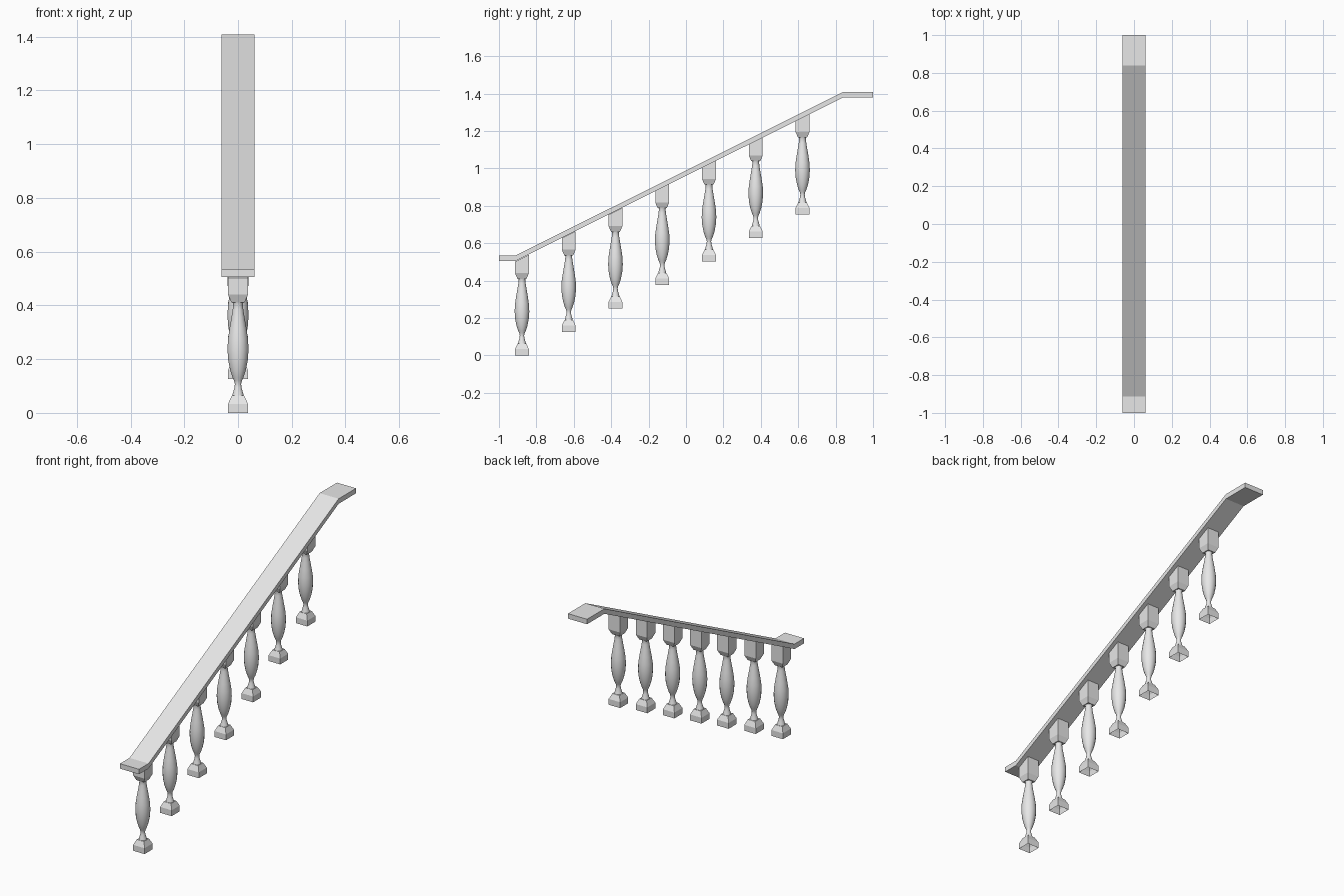
import bpy
import bmesh
from math import cos, sin, pi

cube = bpy.data.objects.get("Cube")
if cube:
    bpy.data.objects.remove(cube)

grey = bpy.data.materials.new("plain_grey")
grey.use_nodes = True
grey.diffuse_color = (0.8, 0.8, 0.8, 1)
grey.node_tree.nodes["Principled BSDF"].inputs["Base Color"].default_value = grey.diffuse_color

SLOPE = 0.503
SPACING = 0.25
COUNT = 7


def finish(bm, name):
    bmesh.ops.recalc_face_normals(bm, faces=bm.faces)
    mesh = bpy.data.meshes.new(name)
    bm.to_mesh(mesh)
    bm.free()
    mesh.materials.append(grey)
    obj = bpy.data.objects.new(name, mesh)
    bpy.context.collection.objects.link(obj)
    return obj


def loft(bm, profile, sides, smooth):
    """Stack rings of (radius, height) and bridge them."""
    rings = []
    for r, z in profile:
        angles = [2 * pi * (i + 0.5) / sides for i in range(sides)]
        rings.append([bm.verts.new((r * cos(a), r * sin(a), z)) for a in angles])
    for low, high in zip(rings, rings[1:]):
        for i in range(sides):
            j = (i + 1) % sides
            face = bm.faces.new((low[i], low[j], high[j], high[i]))
            face.smooth = smooth
    return rings


def square(half_width):
    return half_width * 2 ** 0.5


# Baluster: square foot (open below), turned shaft, square head
bm = bmesh.new()
foot = loft(bm, [(square(0.037), 0), (square(0.037), 0.034),
                 (square(0.023), 0.064)], 4, False)
bm.faces.new(foot[-1])
shaft = [(0.022, 0.063), (0.019, 0.075), (0.013, 0.095), (0.012, 0.108),
         (0.015, 0.12), (0.021, 0.132), (0.030, 0.16), (0.037, 0.195),
         (0.040, 0.235), (0.038, 0.275), (0.032, 0.315), (0.025, 0.355),
         (0.020, 0.385), (0.018, 0.405), (0.022, 0.415)]
loft(bm, shaft, 16, True)
head = loft(bm, [(square(0.024), 0.41), (square(0.037), 0.44),
                 (square(0.037), 0.52)], 4, False)
bm.faces.new(head[0])
bm.faces.new(head[-1])
# The head is cut to the pitch of the handrail
for v in head[-1]:
    v.co.z += SLOPE * v.co.y
baluster = finish(bm, "baluster_1")

# Repeat the baluster up the stair
for i in range(COUNT):
    obj = baluster
    if i:
        obj = bpy.data.objects.new(f"baluster_{i + 1}", baluster.data)
        bpy.context.collection.objects.link(obj)
    obj.location = (0, -0.877 + SPACING * i, SPACING * SLOPE * i)

# Handrail: sloped plank with a level landing at each end
path = [(-1, 0.505), (-0.912, 0.505), (0.84, 1.38), (1, 1.38)]
bm = bmesh.new()
bands = []
for y, z in path:
    corners = [(-1, 0), (1, 0), (1, 1), (-1, 1)]
    bands.append([bm.verts.new((sx * 0.0615, y, z + up * 0.029)) for sx, up in corners])
for a, b in zip(bands, bands[1:]):
    for i in range(4):
        j = (i + 1) % 4
        bm.faces.new((a[i], a[j], b[j], b[i]))
bm.faces.new(bands[0])
bm.faces.new(bands[-1])
finish(bm, "handrail")
